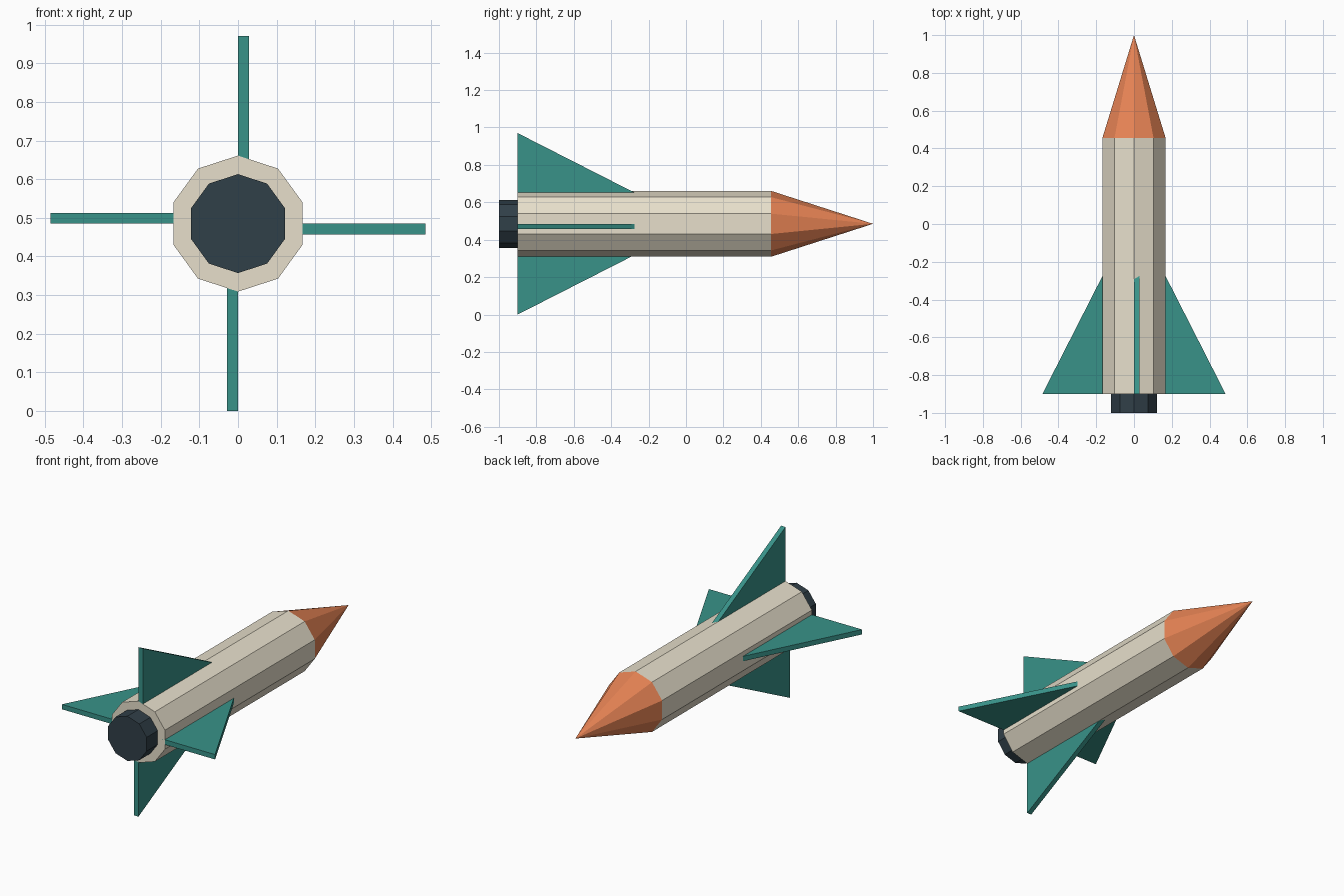
import bpy, bmesh
from math import pi
from mathutils import Matrix, Vector

if "Cube" in bpy.data.objects:
    bpy.data.objects.remove(bpy.data.objects["Cube"])

AXIS_Z = 0.485
SIDES = 10


def material(name, rgb):
    m = bpy.data.materials.new(name)
    m.diffuse_color = (*rgb, 1)
    m.use_nodes = True
    m.node_tree.nodes["Principled BSDF"].inputs["Base Color"].default_value = m.diffuse_color
    return m


def finish(name, bm, mat):
    bmesh.ops.recalc_face_normals(bm, faces=bm.faces)
    mesh = bpy.data.meshes.new(name)
    bm.to_mesh(mesh)
    bm.free()
    mesh.materials.append(mat)
    ob = bpy.data.objects.new(name, mesh)
    bpy.context.collection.objects.link(ob)
    return ob


def tube(name, y0, y1, r0, r1, mat):
    """Ten-sided cylinder or cone lying along y, with a corner at the top."""
    bm = bmesh.new()
    place = Matrix.Translation((0, (y0 + y1) / 2, AXIS_Z)) @ Matrix.Rotation(-pi / 2, 4, 'X')
    bmesh.ops.create_cone(bm, cap_ends=True, segments=SIDES, radius1=r0, radius2=r1,
                          depth=y1 - y0, matrix=place)
    bmesh.ops.remove_doubles(bm, verts=bm.verts, dist=1e-5)
    return finish(name, bm, mat)


def fin(name, turn, mat):
    """Triangular plate, offset to one side of the centre plane, turned about the axis."""
    bm = bmesh.new()
    outline = [(-0.90, 0.15), (-0.90, 0.485), (-0.242, 0.15)]
    face = bm.faces.new([bm.verts.new((0, y, r)) for y, r in outline])
    ext = bmesh.ops.extrude_face_region(bm, geom=[face])
    moved = [v for v in ext["geom"] if isinstance(v, bmesh.types.BMVert)]
    bmesh.ops.translate(bm, verts=moved, vec=Vector((0.028, 0, 0)))
    bm.transform(Matrix.Translation((0, 0, AXIS_Z)) @ Matrix.Rotation(turn, 4, 'Y'))
    return finish(name, bm, mat)


cream = material("cream", (0.80, 0.74, 0.60))
orange = material("orange", (0.80, 0.23, 0.09))
teal = material("teal", (0.04, 0.29, 0.25))
dark = material("dark", (0.03, 0.05, 0.065))

# Hull, nose and engine nozzle
tube("body", -0.90, 0.455, 0.176, 0.176, cream)
tube("nose_cone", 0.455, 1.0, 0.176, 0.0, orange)
tube("nozzle", -1.0, -0.90, 0.128, 0.128, dark)

# Four fins in pinwheel order
for i, side in enumerate(("top", "right", "bottom", "left")):
    fin("fin_" + side, i * pi / 2, teal)
